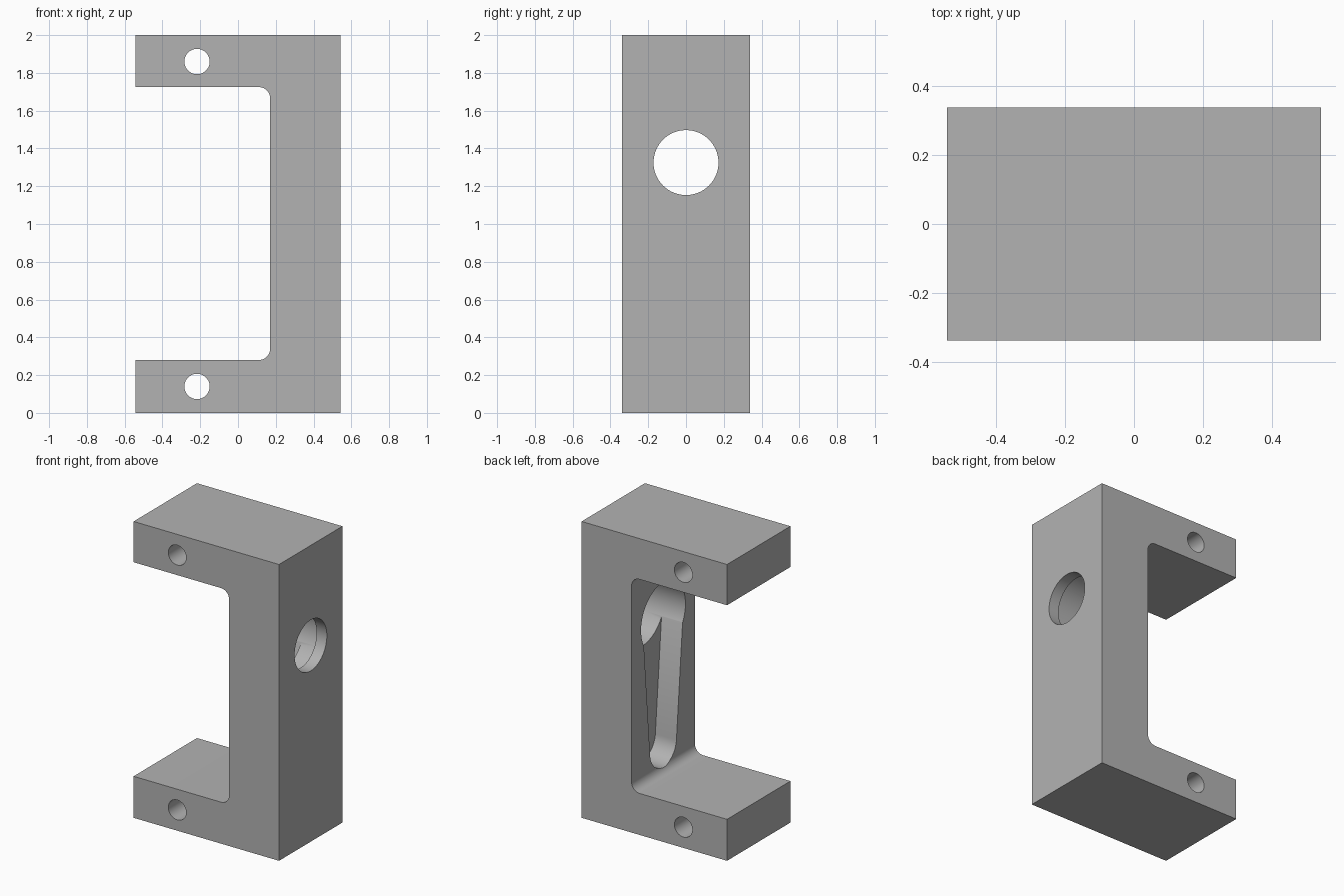
import bpy, bmesh
from math import sin, cos, pi, radians
from mathutils import Vector

if "Cube" in bpy.data.objects:
    bpy.data.objects.remove(bpy.data.objects["Cube"], do_unlink=True)

W, D, H = 0.543, 0.338, 2.0      # half width, half depth, height
INNER = 0.17                     # inner face of the upright
LOW, HIGH = 0.28, 1.725          # arm faces
FILLET = 0.06
HOLE_Z = 1.325

grey = bpy.data.materials.new("plain grey")
grey.use_nodes = True
grey.diffuse_color = (0.45, 0.45, 0.45, 1)
grey.node_tree.nodes["Principled BSDF"].inputs["Base Color"].default_value = (0.45, 0.45, 0.45, 1)


def arc(cx, cy, r, start, end, n):
    """Points along an arc, angles in degrees."""
    angles = [radians(start + (end - start) * i / n) for i in range(n + 1)]
    return [(cx + r * cos(a), cy + r * sin(a)) for a in angles]


def circle(cx, cy, r, n=64):
    return arc(cx, cy, r, 0, 360, n)[:-1]


def prism(name, points, axis, start, end):
    """Extrude a profile in (x, z) along y, or in (y, z) along x."""
    def place(p, d):
        return Vector((p[0], d, p[1])) if axis == "y" else Vector((d, p[0], p[1]))
    bm = bmesh.new()
    face = bm.faces.new([bm.verts.new(place(p, start)) for p in points])
    grown = bmesh.ops.extrude_face_region(bm, geom=[face])
    move = place((0, 0), end - start)
    bmesh.ops.translate(bm, vec=move, verts=[v for v in grown["geom"] if isinstance(v, bmesh.types.BMVert)])
    bmesh.ops.recalc_face_normals(bm, faces=bm.faces)
    mesh = bpy.data.meshes.new(name)
    bm.to_mesh(mesh)
    bm.free()
    mesh.materials.append(grey)
    obj = bpy.data.objects.new(name, mesh)
    bpy.context.collection.objects.link(obj)
    return obj


# C-shaped bracket body with rounded inner corners
profile = [(-W, 0), (W, 0), (W, H), (-W, H), (-W, HIGH)]
profile += arc(INNER - FILLET, HIGH - FILLET, FILLET, 90, 0, 12)
profile += arc(INNER - FILLET, LOW + FILLET, FILLET, 0, -90, 12)
profile += [(-W, LOW)]
bracket = prism("bracket", profile, "y", -D, D)

# Pin holes through both arms
cutters = [prism("pin_hole_cutter", circle(-0.217, z, 0.067, 48), "y", -1, 1) for z in (0.14, 1.86)]

# Through hole, wider pocket behind it, and tapered slot below
cutters.append(prism("through_hole_cutter", circle(0, HOLE_Z, 0.172), "x", 0.1, 1))
cutters.append(prism("pocket_cutter", circle(0, HOLE_Z, 0.237), "x", 0.1, 0.467))
slot = [(0.214, 1.3), (-0.214, 1.3)] + arc(0, 0.455, 0.141, 185, 355, 32)
cutters.append(prism("slot_cutter", slot, "x", 0.1, 0.327))

bpy.ops.object.select_all(action="DESELECT")
bpy.context.view_layer.objects.active = bracket
bracket.select_set(True)
for cutter in cutters:
    mod = bracket.modifiers.new("cut", "BOOLEAN")
    mod.operation = "DIFFERENCE"
    mod.solver = "EXACT"
    mod.object = cutter
    bpy.ops.object.modifier_apply(modifier=mod.name)
    bpy.data.objects.remove(cutter, do_unlink=True)

bpy.ops.object.shade_smooth_by_angle(angle=radians(30))
